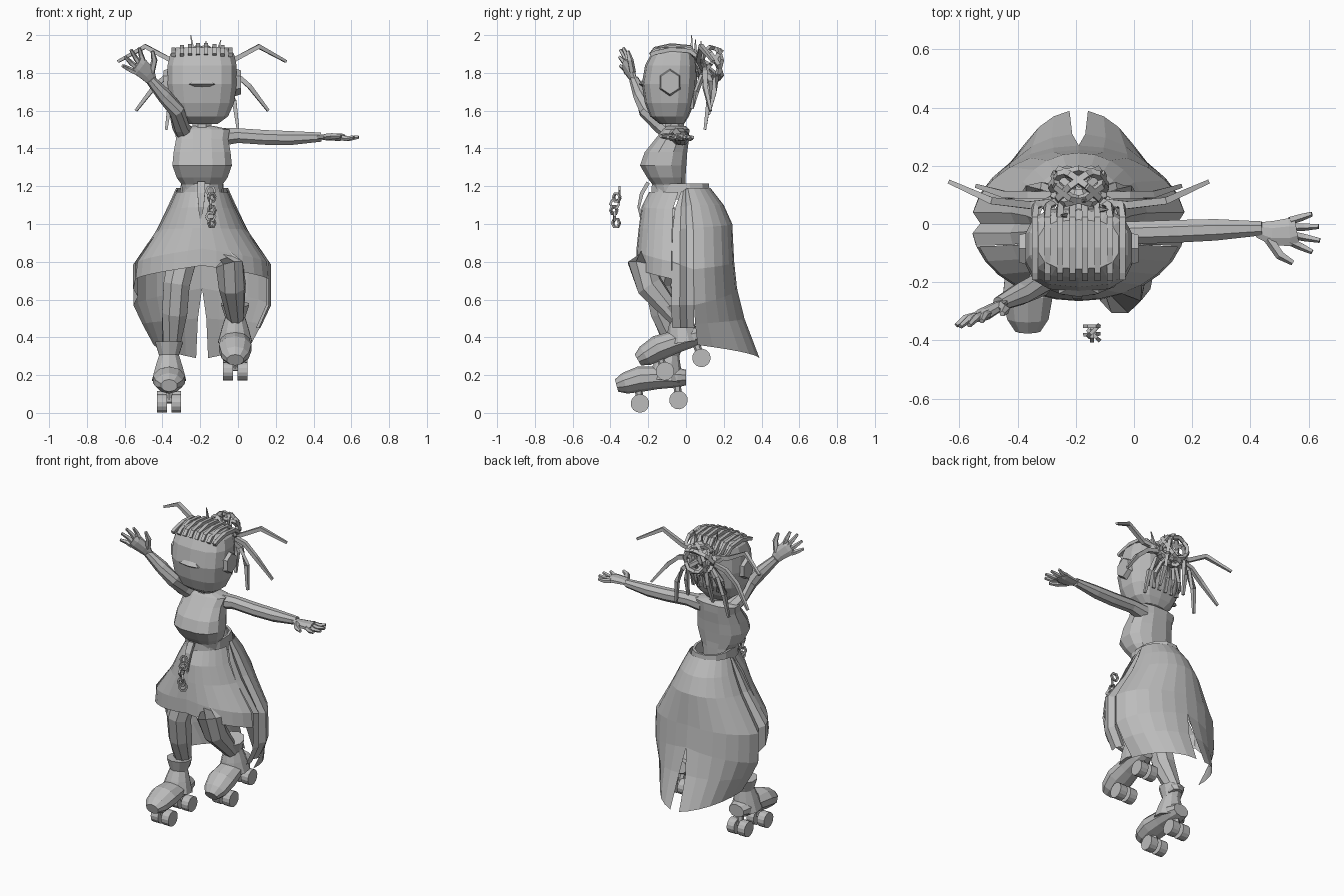
import bpy, bmesh, math
from mathutils import Vector, Matrix

cube = bpy.data.objects.get("Cube")
if cube:
    bpy.data.objects.remove(cube)

grey = bpy.data.materials.new("plain grey")
grey.use_nodes = True
grey.diffuse_color = (0.5, 0.5, 0.5, 1)
grey.node_tree.nodes["Principled BSDF"].inputs["Base Color"].default_value = (0.5, 0.5, 0.5, 1)
CX = -0.19  # body centre line


def finish(name, bm, matrix=None):
    if matrix:
        bm.transform(matrix)
    bmesh.ops.recalc_face_normals(bm, faces=bm.faces)
    mesh = bpy.data.meshes.new(name)
    bm.to_mesh(mesh)
    bm.free()
    mesh.materials.append(grey)
    obj = bpy.data.objects.new(name, mesh)
    bpy.context.collection.objects.link(obj)


def skin(bm, rings, closed=True, caps=True):
    """Bridge rows of points with quads."""
    rows = [[bm.verts.new(p) for p in r] for r in rings]
    n = len(rows[0])
    for a, b in zip(rows, rows[1:]):
        for i in range(n if closed else n - 1):
            j = (i + 1) % n
            bm.faces.new((a[i], a[j], b[j], b[i]))
    if caps:
        bm.faces.new(rows[0])
        bm.faces.new(rows[-1])


def power(v, p):
    return math.copysign(abs(v) ** p, v)


def stack(name, rows, n=12, p=0.8, caps=True):
    """Horizontal rings: height, half width, front y, back y."""
    bm = bmesh.new()
    rings = []
    for z, rx, y0, y1 in rows:
        angles = [math.tau * (i + 0.5) / n for i in range(n)]
        rings.append([(CX + rx * power(math.cos(a), p),
                       (y0 + y1) / 2 + (y1 - y0) / 2 * power(math.sin(a), p), z) for a in angles])
    skin(bm, rings, caps=caps)
    finish(name, bm)


def tube(name, path, radii, n=8, flat=1.0, up=(0, 0, 1), matrix=None):
    """Tube along a path; flat scales the thickness along up."""
    bm = bmesh.new()
    pts = [Vector(p) for p in path]
    rings = []
    for i, c in enumerate(pts):
        t = (pts[min(i + 1, len(pts) - 1)] - pts[max(i - 1, 0)]).normalized()
        u = Vector(up)
        if abs(t.dot(u)) > 0.95:
            u = Vector((0, 1, 0))
        s = t.cross(u).normalized()
        v = s.cross(t)
        r = radii[i] if isinstance(radii, (list, tuple)) else radii
        angles = [math.tau * (k + 0.5) / n for k in range(n)]
        rings.append([c + s * r * math.cos(a) + v * r * flat * math.sin(a) for a in angles])
    skin(bm, rings)
    finish(name, bm, matrix)


# Head, face, ears and neck
stack("head", [(1.53, .085, -.14, -.01), (1.57, .14, -.19, .015), (1.64, .172, -.218, .045),
               (1.74, .187, -.234, .058), (1.84, .186, -.217, .06), (1.9, .172, -.185, .048),
               (1.935, .14, -.155, .015)], 14, .72)
tube("nose", [(CX, -.215, 1.77), (CX, -.23, 1.74), (CX, -.215, 1.72)], [.03, .08, .02], 6, .25, (0, 1, 0))
for side, label in ((-1, "right"), (1, "left")):
    tube(label + "_ear", [(CX + side * .16, -.085, 1.75), (CX + side * .205, -.085, 1.75)],
         [.068, .055], 6, 1.15)
tube("neck", [(CX, -.06, 1.46), (CX, -.06, 1.57)], [.06, .05])

# Cornrows over the scalp and up the nape
for i in range(8):
    x = CX + .043 * (i - 3.5)
    drop = .022 * ((i - 3.5) / 3.5) ** 2
    tube(f"cornrow_{i + 1}", [(x, -.188, 1.895), (x, -.165, 1.928 - drop), (x, -.08, 1.947 - drop),
         (x, .02, 1.938 - drop), (x, .06, 1.88), (CX + (x - CX) * .55, .09, 1.82)], .015, 4)
for i in range(6):
    x = .045 * (i - 2.5)
    tube(f"nape_braid_{i + 1}", [(CX + x, .03, 1.61), (CX + x, .055, 1.7), (CX + x * .5, .09, 1.8)], .014, 4)

# Knotted bun of crossed loops
for i in range(5):
    spin = Matrix.Translation((CX, .13, 1.845)) @ Matrix.Rotation(i * 1.25, 4, 'Y') @ Matrix.Rotation(.9, 4, 'X')
    loop = [(.095 * math.cos(math.tau * k / 8), .09 * math.sin(math.tau * k / 8), 0) for k in range(9)]
    tube(f"bun_loop_{i + 1}", loop, .015, 4, matrix=spin)
tube("bun_core", [(CX, .04, 1.83), (CX, .09, 1.83), (CX, .12, 1.83)], [.06, .05, .03])

# Loose bent braids, mirrored about the centre line
braids = [[(.05, .08, 1.85), (.17, .065, 1.87), (.3, .08, 1.94), (.445, .145, 1.86)],
          [(.05, .1, 1.83), (.17, .1, 1.8), (.25, .1, 1.73), (.35, .13, 1.6)],
          [(.04, .1, 1.82), (.12, .13, 1.75), (.17, .12, 1.65), (.19, .1, 1.5)],
          [(.02, .12, 1.82), (.06, .16, 1.79), (.08, .15, 1.7), (.09, .12, 1.58)]]
for side, label in ((-1, "right"), (1, "left")):
    for i, b in enumerate(braids):
        tube(f"{label}_braid_{i + 1}", [(CX + side * x, y, z) for x, y, z in b], [.016, .018, .017, .01], 4)
for x, y, top in ((-.06, .03, 2.0), (.02, .08, 1.97), (.1, .05, 1.975)):
    tube("hair_spike", [(CX + x * .7, y, 1.88), (CX + x, y, top)], [.014, .003], 4)

# Torso with the bust in one volume
stack("torso", [(1.14, .105, -.16, 0), (1.21, .112, -.18, 0), (1.245, .138, -.208, 0), (1.31, .162, -.247, .005),
                (1.38, .155, -.222, .01), (1.45, .142, -.165, .018), (1.5, .15, -.125, .02),
                (1.52, .06, -.1, 0)], 12, .8)

# Waistband ring
stack("waistband", [(1.13, .125, -.19, .135), (1.215, .115, -.185, .125),
                    (1.215, .1, -.17, .11), (1.13, .11, -.175, .12)], 12, .85, False)


def panel(name, rows, side, columns):
    """Open cloth: rows of z at start and end, rx, ry, start and end angle.
    Columns pair a fraction of the sweep with a radius factor, for pleats."""
    bm = bmesh.new()
    rings = []
    for z0, z1, rx, ry, a0, a1 in rows:
        ring = []
        for t, f in columns:
            a = math.radians(a0 + (a1 - a0) * t)
            ring.append((CX + side * f * rx * math.cos(a), ry * math.sin(a), z0 + (z1 - z0) * t))
        rings.append(ring)
    skin(bm, rings, closed=False, caps=False)
    finish(name, bm)


# Skirt: split long back, pleated sides and shorter front
back = [(1.19, 1.19, .138, .13, 4, 90), (1.1, 1.1, .18, .2, 8, 90), (.98, 1.0, .238, .245, 9, 90),
        (.76, .8, .368, .255, 9, 90), (.57, .66, .368, .27, 9, 90), (.47, .5, .32, .31, 9, 86),
        (.36, .29, .26, .392, 9, 83)]
front = [(1.17, 1.17, .138, .195, -12, -90), (1.08, 1.09, .183, .235, -17, -90),
         (.97, .98, .24, .25, -17, -90), (.8, .87, .358, .262, -17, -90), (.71, .78, .368, .265, -17, -90)]
even = [(i / 6, 1) for i in range(7)]
pleat = [(0, 1), (.33, .92), (.62, 1), (1, 1)]
for side, label in ((-1, "right"), (1, "left")):
    panel(label + "_back_skirt", back, side, even)
    panel(label + "_front_skirt", front, side, even)
    # The pleat joins both panels; it hangs lower on the left
    sides = [(b[0], f[0], b[2], b[3], b[4], f[4]) for b, f in zip(back, front)]
    sides[4] = (.57, .71 if side < 0 else .57, .368, .27, 9, -17)
    if side > 0:
        sides.append((.45, .45, .31, .28, 9, -15))
    panel(label + "_skirt_pleat", sides, side, pleat)

# Legs
tube("right_leg", [(-.25, -.07, 1.08), (-.28, -.11, .88), (-.325, -.15, .68), (-.335, -.12, .53), (-.36, -.05, .32)],
     [.06, .085, .075, .072, .045])
tube("left_leg", [(-.14, -.06, 1.06), (-.09, -.14, .92), (-.045, -.235, .78), (-.03, -.19, .67), (-.012, -.05, .5)],
     [.06, .085, .078, .074, .045])


# Roller boots
def boot(label, place):
    path = [(0, .155, .165), (0, .11, .17), (0, 0, .177), (0, -.09, .178), (0, -.17, .163), (0, -.215, .155)]
    tube(label + "_boot_foot", path, [.055, .07, .08, .09, .075, .045], 10, .75, matrix=place)
    tube(label + "_boot_shaft", [(0, .045, .16), (0, .06, .23), (0, .075, .29), (0, .085, .36)],
         [.095, .075, .055, .078], 10, matrix=place)
    for y in (-.1, .105):
        for x in (-.038, .038):
            tube(label + "_wheel", [(x - .026, y, .05), (x + .026, y, .05)], .049, 14, matrix=place)
        tube(label + "_axle", [(-.05, y, .07), (.05, y, .07)], .02, 6, matrix=place)
        tube(label + "_truck", [(0, y, .07), (0, y, .14)], .02, 6, matrix=place)


boot("right", Matrix.Translation((-.365, -.14, .009)) @ Matrix.Rotation(math.radians(5), 4, 'X'))
boot("left", Matrix.Translation((-.015, 0, .208)) @ Matrix.Rotation(math.radians(20), 4, 'X'))


# Hands: local x runs along the fingers, local y toward the thumb
def hand(label, wrist, along, thumb):
    a = Vector(along).normalized()
    b = Vector(thumb)
    b = (b - a * b.dot(a)).normalized()
    place = Matrix((a, b, a.cross(b))).transposed().to_4x4()
    place.translation = Vector(wrist)
    tube(label + "_palm", [(-.01, 0, 0), (.04, .01, 0), (.1, .005, 0), (.125, 0, 0)], [.028, .045, .052, .042],
         8, .42, matrix=place)
    for i, (y, tip, reach) in enumerate([(.035, .07, .18), (.012, .03, .205), (-.012, -.018, .2), (-.035, -.06, .175)]):
        tube(f"{label}_finger_{i + 1}", [(.1, y, 0), ((.1 + reach) / 2, (y + tip) / 2, .008), (reach, tip, 0)],
             [.015, .014, .009], 5, matrix=place)
    tube(label + "_thumb", [(.03, .03, 0), (.07, .085, -.005), (.115, .11, -.005)], [.018, .017, .01], 5, matrix=place)


# Arms
tube("left_arm", [(-.1, -.04, 1.46), (0, -.03, 1.468), (.15, -.025, 1.458), (.28, -.02, 1.455), (.44, -.015, 1.46)],
     [.052, .042, .042, .04, .026])
hand("left", (.435, -.02, 1.46), (1, -.03, 0), (0, -1, 0))
tube("right_arm", [(-.27, -.05, 1.46), (-.305, -.13, 1.52), (-.325, -.21, 1.6), (-.39, -.24, 1.68), (-.465, -.275, 1.765)],
     [.052, .045, .043, .04, .026])
hand("right", (-.46, -.275, 1.76), (-.1, -.06, .11), (.6, .15, .4))

# Belt strap and hanging chain
tube("belt_strap", [(-.195, -.2, 1.22), (-.195, -.235, 1.16), (-.195, -.25, 1.09), (-.2, -.24, 1.03)],
     [.028, .028, .02, .008], 4, .5, (0, 1, 0))
for i in range(6):
    z = 1.175 - i * .034
    y = -.352 - .03 * math.sin(i * .5)
    turn = Matrix.Translation((-.145 + .006 * (i % 2), y, z)) @ Matrix.Rotation(i * .8, 4, 'Z')
    ring = [(.024 * math.cos(math.tau * k / 6), 0, .024 * math.sin(math.tau * k / 6)) for k in range(7)]
    tube(f"chain_link_{i + 1}", ring, .009, 4, up=(0, 1, 0), matrix=turn)
